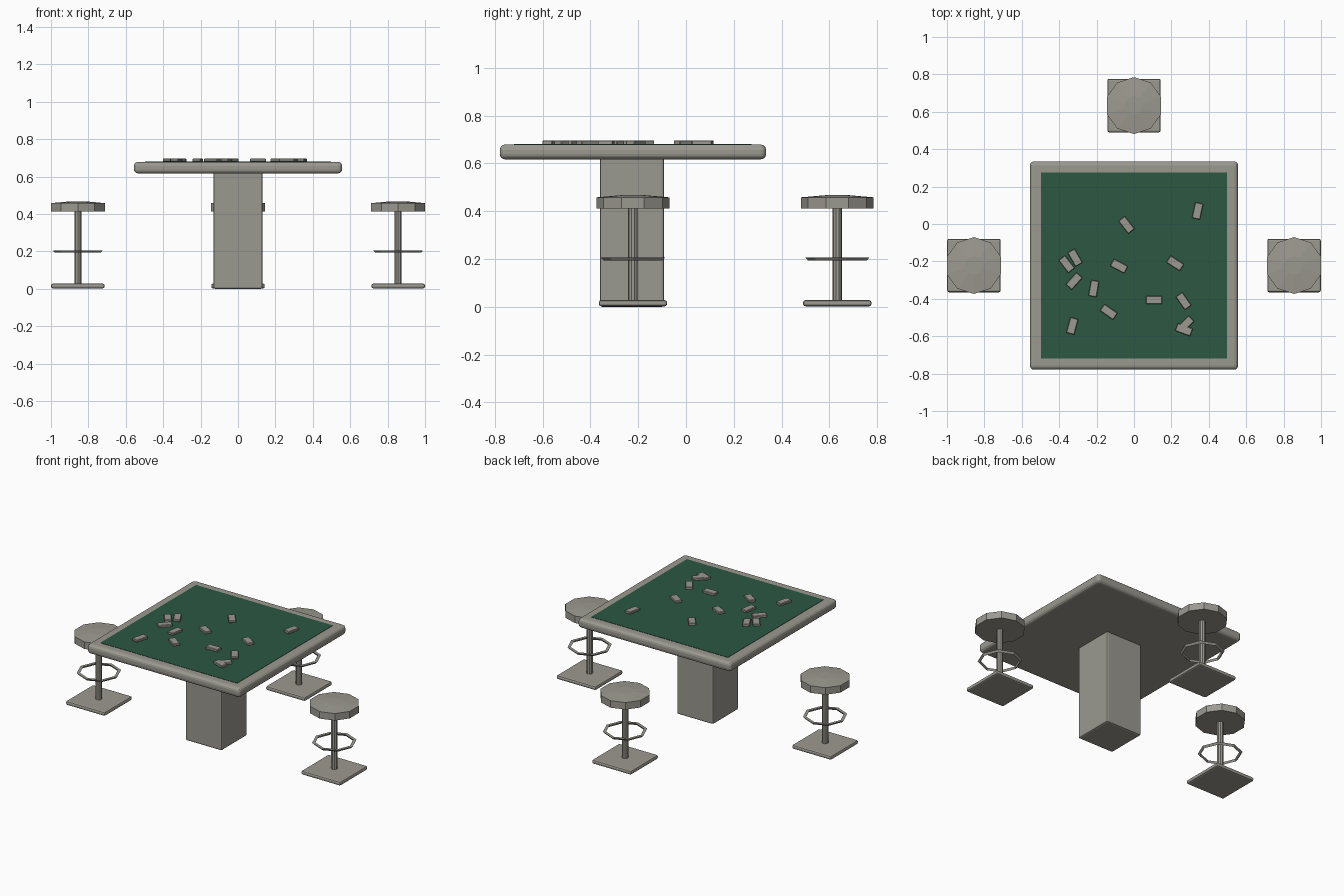
import bpy
from math import radians, pi, sin, cos
from mathutils import Matrix
import bmesh

cube = bpy.data.objects.get("Cube")
if cube:
    bpy.data.objects.remove(cube, do_unlink=True)


def material(name, rgb):
    mat = bpy.data.materials.new(name)
    mat.use_nodes = True
    mat.diffuse_color = (*rgb, 1)
    mat.node_tree.nodes["Principled BSDF"].inputs["Base Color"].default_value = (*rgb, 1)
    return mat


GREY = material("warm grey", (0.33, 0.32, 0.28))
GREEN = material("felt green", (0.025, 0.095, 0.055))


def finish(name, bm, location, mat, angle=0):
    mesh = bpy.data.meshes.new(name)
    bmesh.ops.recalc_face_normals(bm, faces=bm.faces)
    bm.to_mesh(mesh)
    bm.free()
    mesh.materials.append(mat)
    obj = bpy.data.objects.new(name, mesh)
    obj.location = location
    obj.rotation_euler.z = radians(angle)
    bpy.context.collection.objects.link(obj)
    return obj


def box(name, size, location, mat=GREY, bevel=0, segments=2, angle=0):
    bm = bmesh.new()
    bmesh.ops.create_cube(bm, size=1, matrix=Matrix.Diagonal((*size, 1)))
    if bevel:
        bmesh.ops.bevel(bm, geom=bm.edges[:], offset=bevel, segments=segments,
                        profile=0.5, affect='EDGES')
    return finish(name, bm, location, mat, angle)


def lathe(name, profile, sides, location, start=0, closed=False):
    """Spin (radius, height) points round z; open profiles get end caps."""
    bm = bmesh.new()
    rings = []
    for r, z in profile:
        turns = [start + 2 * pi * i / sides for i in range(sides)]
        rings.append([bm.verts.new((r * cos(a), r * sin(a), z)) for a in turns])
    pairs = list(zip(rings, rings[1:]))
    if closed:
        pairs.append((rings[-1], rings[0]))
    else:
        bm.faces.new(rings[0])
        bm.faces.new(rings[-1])
    for low, high in pairs:
        for i in range(sides):
            j = (i + 1) % sides
            bm.faces.new((low[i], low[j], high[j], high[i]))
    return finish(name, bm, location, GREY)


# Table
TABLE_Y = -0.222
box("table_top", (1.114, 1.114, 0.062), (0, TABLE_Y, 0.648), bevel=0.022, segments=3)
box("table_pedestal", (0.264, 0.268, 0.625), (0, TABLE_Y - 0.004, 0.3125), bevel=0.01)
box("felt", (0.994, 0.994, 0.004), (0, TABLE_Y, 0.679), GREEN)

# Loose tiles on the felt: x, y, angle
tiles = [
    (0.34, 0.07, 78), (-0.04, -0.005, -52), (-0.36, -0.215, -52), (-0.315, -0.18, -60),
    (-0.32, -0.305, 48), (-0.215, -0.345, 80), (-0.08, -0.225, -28), (-0.135, -0.47, -35),
    (-0.33, -0.545, 75), (0.22, -0.21, -33), (0.107, -0.407, 0), (0.265, -0.412, -55),
    (0.277, -0.535, 45), (0.267, -0.565, -20),
]
for i, (x, y, angle) in enumerate(tiles):
    box(f"tile_{i + 1}", (0.086, 0.044, 0.017), (x, y, 0.6875), bevel=0.003,
        segments=1, angle=angle)

# Stools
stools = {"left": (0.856, TABLE_Y), "right": (-0.856, TABLE_Y), "back": (0, 0.633)}
for side, (x, y) in stools.items():
    box(f"{side}_stool_base", (0.286, 0.286, 0.026), (x, y, 0.015), bevel=0.01)
    lathe(f"{side}_stool_post", [(0.02, 0.02), (0.02, 0.42)], 10, (x, y, 0), pi / 2)
    lathe(f"{side}_stool_footrest", [(0.134, 0.206), (0.114, 0.206), (0.122, 0.193)],
          8, (x, y, 0), closed=True)
    lathe(f"{side}_stool_seat", [(0.152, 0.412), (0.152, 0.458), (0.05, 0.467)],
          10, (x, y, 0), pi / 2)
